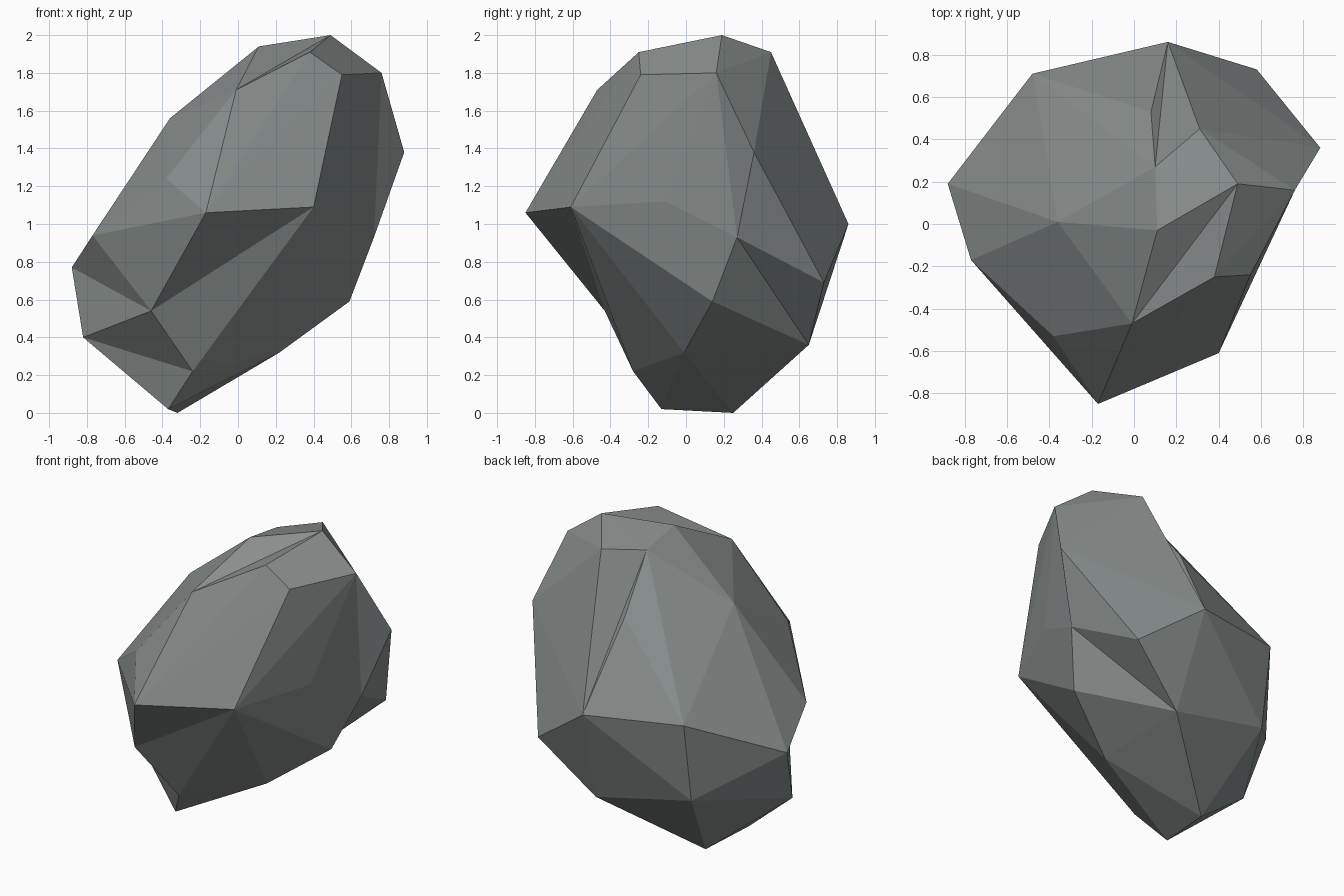
import bpy
import bmesh
from mathutils import Vector

if "Cube" in bpy.data.objects:
    bpy.data.objects.remove(bpy.data.objects["Cube"])

CENTRE = Vector((0, 0, 1))

# Corner points of the boulder
CORNERS = [
    (.16, .86, 1.0), (-.48, .71, 1.04), (.58, .73, .69), (.88, .36, 1.38), (.76, .16, 1.80),
    (.49, .19, 2.0), (.31, .45, 1.91), (.08, .53, 1.55), (.10, .27, 1.89), (-.36, .01, 1.56),
    (.11, -.03, 1.94), (-.88, .19, .77), (-.77, -.17, .94), (-.38, -.53, 1.24), (-.01, -.47, 1.71),
    (.38, -.25, 1.91), (.55, -.24, 1.79), (.40, -.61, 1.09), (-.17, -.85, 1.06), (-.82, .05, .40),
    (-.46, -.43, .54), (-.24, -.28, .22), (-.37, -.13, .02), (-.32, .25, 0), (.22, -.01, .32),
    (.59, .14, .59), (.61, -.11, 1.12), (.72, .27, .93), (.21, .65, .36), (-.48, .63, .51),
]
# Creases that stay even though they make dents
CREASES = [(20, 17), (11, 20), (19, 21), (27, 28), (27, 4), (8, 0), (14, 5),
           (12, 20), (17, 21), (20, 19), (6, 8)]


def side(a, b, c):
    return a.cross(b).dot(c)


def crosses(a, b, c, d):
    """True if edges ab and cd cross as seen from the centre."""
    a, b, c, d = (v.co - CENTRE for v in (a, b, c, d))
    return (side(a, b, c) * side(a, b, d) < 0 and side(c, d, a) * side(c, d, b) < 0
            and (a.normalized() + b.normalized()).dot(c.normalized() + d.normalized()) > 0)


def opposite(e):
    return [next(v for v in f.verts if v not in e.verts) for f in e.link_faces]


def can_flip(bm, e):
    a, b = opposite(e)
    return bm.edges.get((a, b)) is None and crosses(a, b, *e.verts)


def is_dent(e):
    a, b = opposite(e)
    c, d = e.verts
    n = (c.co - a.co).cross(d.co - a.co).normalized()
    if n.dot(a.co - CENTRE) < 0:
        n = -n
    return n.dot(b.co - a.co) > 1e-4


def flip_first(bm, test):
    for e in list(bm.edges):
        if test(e) and can_flip(bm, e):
            return bmesh.utils.edge_rotate(e, True) is not None
    return False


# Wrap the corner directions in a skin, then move the corners into place
bm = bmesh.new()
verts = [bm.verts.new((Vector(p) - CENTRE).normalized()) for p in CORNERS]
bmesh.ops.convex_hull(bm, input=list(bm.verts))
bmesh.ops.triangulate(bm, faces=list(bm.faces))
for v, p in zip(verts, CORNERS):
    v.co = p

# Turn edges until the creases exist
pairs = [(verts[i], verts[j]) for i, j in CREASES]
for a, b in pairs:
    for _ in range(12):
        if bm.edges.get((a, b)) or not flip_first(
                bm, lambda e: a not in e.verts and b not in e.verts and crosses(a, b, *e.verts)):
            break

# Turn the other edges so the rest bulges outwards
for _ in range(400):
    keep = {bm.edges.get(p) for p in pairs}
    if not flip_first(bm, lambda e: e not in keep and is_dent(e)):
        break

bmesh.ops.recalc_face_normals(bm, faces=list(bm.faces))
mesh = bpy.data.meshes.new("boulder")
bm.to_mesh(mesh)
bm.free()

# Stone colour
stone = bpy.data.materials.new("grey stone")
stone.diffuse_color = (0.25, 0.275, 0.27, 1)
stone.use_nodes = True
stone.node_tree.nodes["Principled BSDF"].inputs["Base Color"].default_value = stone.diffuse_color
mesh.materials.append(stone)
boulder = bpy.data.objects.new("boulder", mesh)
bpy.context.collection.objects.link(boulder)
